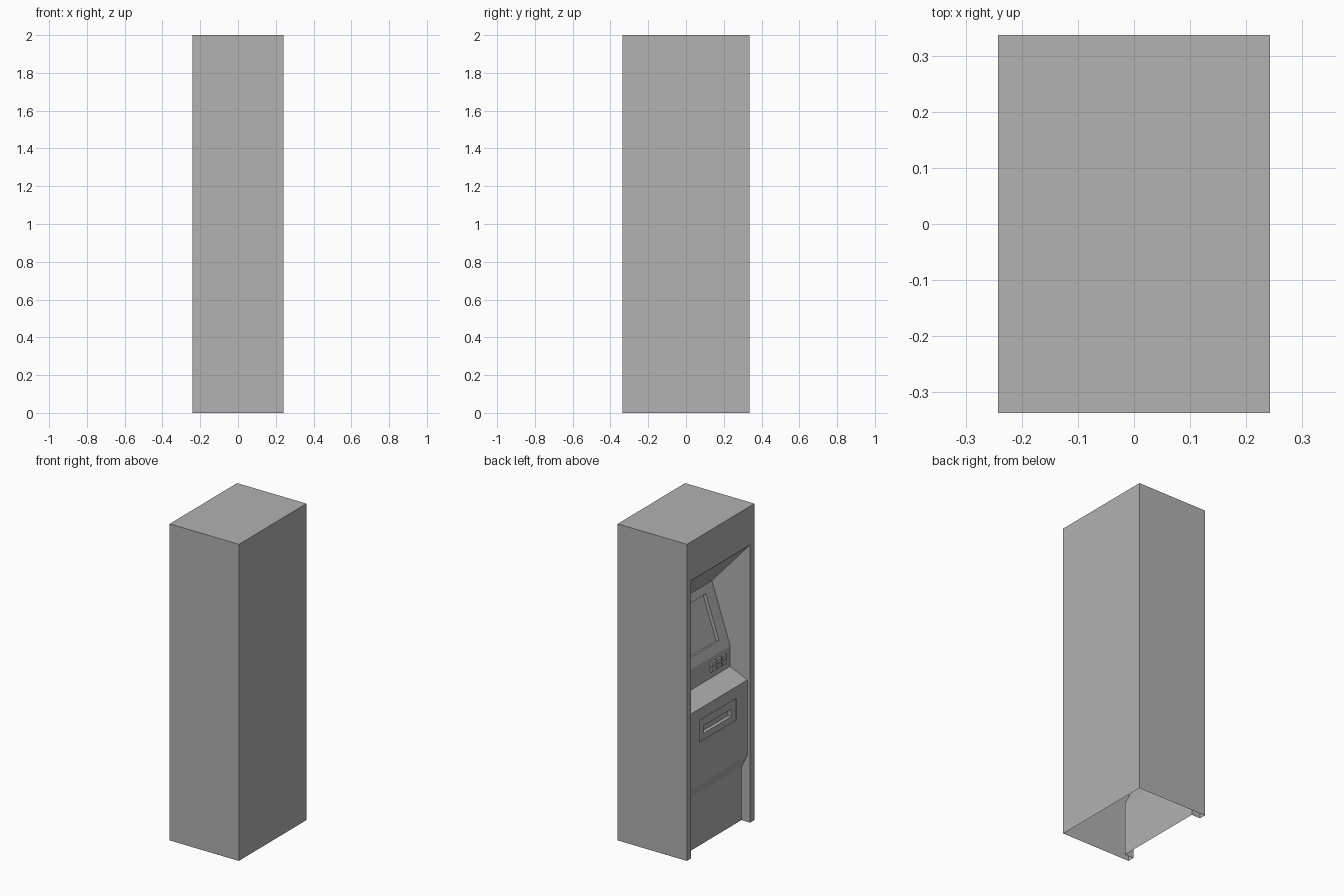
import bpy
import bmesh
from mathutils import Vector

old = bpy.data.objects.get("Cube")
if old:
    bpy.data.objects.remove(old, do_unlink=True)

HALF_X, HALF_Y, HEIGHT = 0.242, 0.337, 2.0
OPEN_Y = 0.295          # half width of the recessed opening

grey = bpy.data.materials.new("mid_grey")
grey.use_nodes = True
grey.diffuse_color = (0.445, 0.445, 0.445, 1)
grey.node_tree.nodes["Principled BSDF"].inputs["Base Color"].default_value = grey.diffuse_color

# Recess profile from the ground up: (depth behind the -x face, height)
PROFILE = [(0.061, 0), (0.061, 0.335), (0.019, 0.422), (0.019, 0.897),
           (0.14, 0.95), (0.14, 1.08), (0.268, 1.458), (0, 1.756)]
NAMES = ["kick_panel", "lower_slope", "dispenser_panel", "shelf",
         "keypad_panel", "screen_panel", "recess_ceiling"]


def finish(bm, name):
    mesh = bpy.data.meshes.new(name)
    bm.to_mesh(mesh)
    bm.free()
    mesh.materials.append(grey)
    obj = bpy.data.objects.new(name, mesh)
    bpy.context.collection.objects.link(obj)
    return obj


def add_face(bm, points):
    return bm.faces.new([bm.verts.new(p) for p in points])


def panel(name, low, high, insets=()):
    """Strip between two profile points, with nested rings (half_y, t0, t1, sink)."""
    a = Vector((low[0] - HALF_X, 0, low[1]))
    b = Vector((high[0] - HALF_X, 0, high[1]))
    inward = Vector((b.z - a.z, 0, a.x - b.x)).normalized()
    bm = bmesh.new()
    rings = []
    for half, t0, t1, sink in [(OPEN_Y, 0, 1, 0), *insets]:
        corners = [(-half, t0), (half, t0), (half, t1), (-half, t1)]
        rings.append([bm.verts.new(a.lerp(b, t) + inward * sink + Vector((0, y, 0)))
                      for y, t in corners])
    for outer, inner in zip(rings, rings[1:]):
        for k in range(4):
            n = (k + 1) % 4
            bm.faces.new([outer[k], outer[n], inner[n], inner[k]])
    cap = bm.faces.new(rings[-1])
    cap.normal_update()
    if cap.normal.x > 0:
        bmesh.ops.reverse_faces(bm, faces=bm.faces[:])
    return finish(bm, name)


# Cabinet shell: open underneath, with a framed opening on the -x side
bm = bmesh.new()
bmesh.ops.create_cube(bm, size=1)
for v in bm.verts:
    v.co = (v.co.x * 2 * HALF_X, v.co.y * 2 * HALF_Y, (v.co.z + 0.5) * HEIGHT)
bm.normal_update()
open_faces = [f for f in bm.faces if f.normal.z < -0.5 or f.normal.x < -0.5]
bmesh.ops.delete(bm, geom=open_faces, context='FACES')
top = PROFILE[-1][1]
frame = [(-HALF_Y, 0), (-HALF_Y, HEIGHT), (HALF_Y, HEIGHT), (HALF_Y, 0),
         (OPEN_Y, 0), (OPEN_Y, top), (-OPEN_Y, top), (-OPEN_Y, 0)]
add_face(bm, [(-HALF_X, y, z) for y, z in frame])
for side in (-1, 1):
    add_face(bm, [(d - HALF_X, side * OPEN_Y, z) for d, z in [(0, 0), *PROFILE]])
bmesh.ops.remove_doubles(bm, verts=bm.verts[:], dist=0.0001)
bmesh.ops.recalc_face_normals(bm, faces=bm.faces[:])
finish(bm, "cabinet_shell")

# Recessed panels: the sunken screen and the dispenser slot are nested rings
INSETS = {
    "screen_panel": [(0.213, 0.156, 0.873, 0), (0.213, 0.156, 0.873, 0.022)],
    "dispenser_panel": [(0.186, 0.552, 0.844, 0), (0.186, 0.552, 0.844, 0.005),
                        (0.139, 0.634, 0.733, 0.005), (0.139, 0.634, 0.733, 0.027)],
}
for name, low, high in zip(NAMES, PROFILE, PROFILE[1:]):
    panel(name, low, high, INSETS.get(name, ()))

# Keypad: small raised keys
bm = bmesh.new()
for col in range(3):
    for row in range(2):
        made = bmesh.ops.create_cube(bm, size=1)
        for v in made["verts"]:
            v.co = (0.14 - HALF_X + v.co.x * 0.024,
                    -0.118 - col * 0.053 + v.co.y * 0.046,
                    1.005 + row * 0.033 + v.co.z * 0.027)
finish(bm, "keypad_keys")
